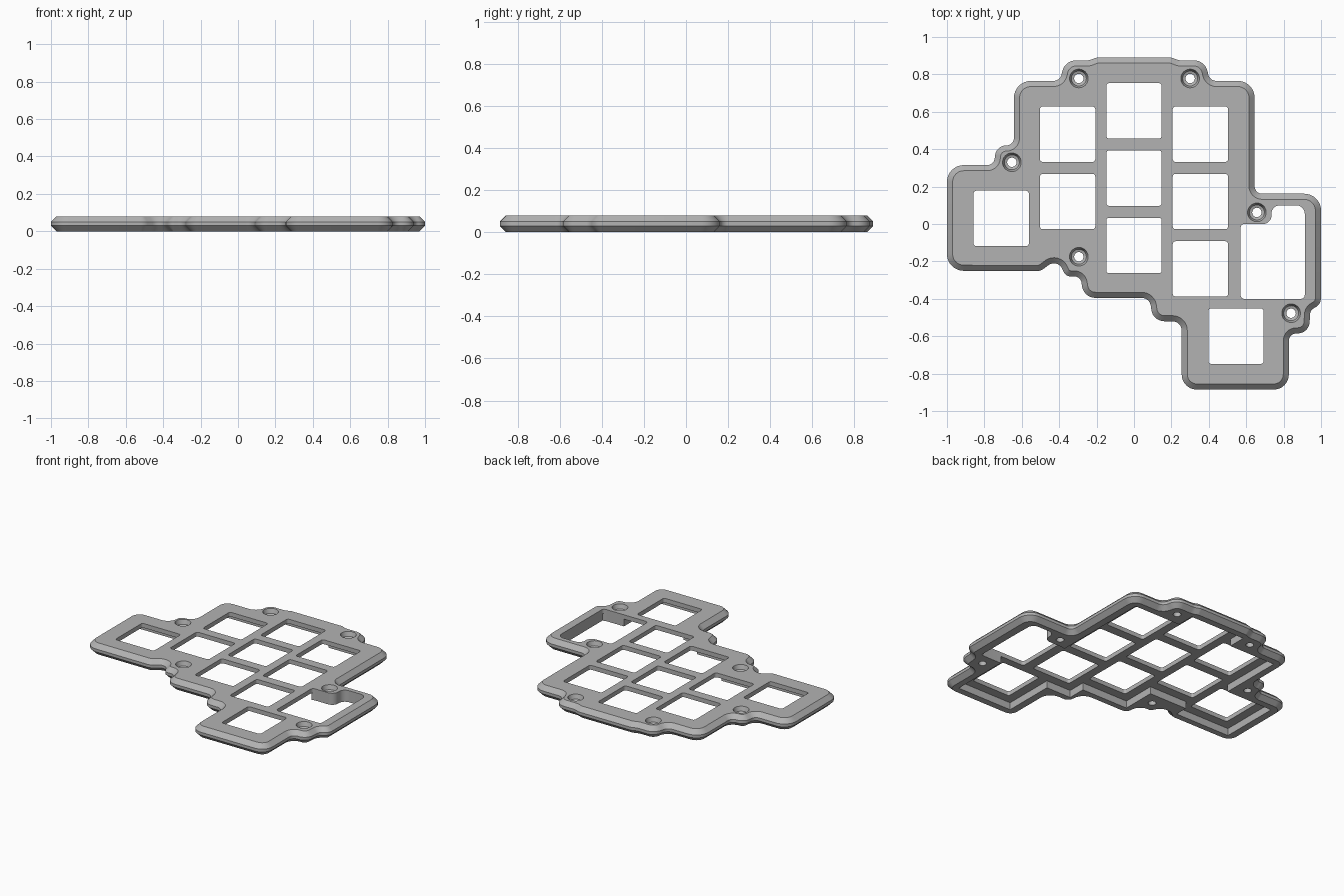
import bpy, bmesh, math
from mathutils import Vector

if "Cube" in bpy.data.objects:
    bpy.data.objects.remove(bpy.data.objects["Cube"])

H = 0.08          # total height
PLATE_Z = 0.05    # underside of the key plate
CHAMFER = 0.03

grey = bpy.data.materials.new("grey plastic")
grey.diffuse_color = (0.45, 0.45, 0.45, 1)
grey.use_nodes = True
grey.node_tree.nodes["Principled BSDF"].inputs["Base Color"].default_value = grey.diffuse_color


def rounded(corners, seg=8):
    """Turn (x, y, radius) corners into a filleted closed loop."""
    pts = []
    n = len(corners)
    for i, (x, y, r) in enumerate(corners):
        p = Vector((x, y))
        a = Vector(corners[i - 1][:2]) - p
        b = Vector(corners[(i + 1) % n][:2]) - p
        half = a.angle(b) / 2
        t = min(r / math.tan(half), 0.55 * min(a.length, b.length))
        if t < 1e-4:
            pts.append(p)
            continue
        r = t * math.tan(half)
        a.normalize()
        b.normalize()
        c = p + (a + b).normalized() * (r / math.sin(half))
        u, v = p + a * t - c, p + b * t - c
        turn = u.angle_signed(v)
        for k in range(seg + 1):
            w = -turn * k / seg
            pts.append(c + Vector((u.x * math.cos(w) - u.y * math.sin(w),
                                   u.x * math.sin(w) + u.y * math.cos(w))))
    return pts


def inset(pts, d):
    """Shift a clockwise loop inwards by d."""
    out = []
    for i, p in enumerate(pts):
        a = (p - pts[i - 1]).normalized()
        b = (pts[(i + 1) % len(pts)] - p).normalized()
        na, nb = Vector((a.y, -a.x)), Vector((b.y, -b.x))
        m = (na + nb).normalized()
        out.append(p + m * (d / max(m.dot(na), 0.5)))
    return out


def loft(name, rings):
    """Closed solid through (loop, z) rings."""
    bm = bmesh.new()
    rows = [[bm.verts.new((p.x, p.y, z)) for p in loop] for loop, z in rings]
    n = len(rows[0])
    for lo, hi in zip(rows, rows[1:]):
        for i in range(n):
            bm.faces.new((lo[i], lo[(i + 1) % n], hi[(i + 1) % n], hi[i]))
    bm.faces.new(rows[0])
    bm.faces.new(rows[-1])
    bmesh.ops.recalc_face_normals(bm, faces=bm.faces)
    mesh = bpy.data.meshes.new(name)
    bm.to_mesh(mesh)
    bm.free()
    mesh.materials.append(grey)
    ob = bpy.data.objects.new(name, mesh)
    bpy.context.collection.objects.link(ob)
    return ob


def rect(x0, x1, y0, y1, r):
    return rounded([(x0, y0, r), (x0, y1, r), (x1, y1, r), (x1, y0, r)], 4)


def circle(x, y, r, n=32):
    return [Vector((x + r * math.cos(2 * math.pi * i / n),
                    y + r * math.sin(2 * math.pi * i / n))) for i in range(n)]


# Outer case outline, clockwise
outline = rounded([
    (-1, -.25, .09), (-1, .315, .09), (-.75, .315, .04), (-.735, .42, .07),
    (-.642, .42, .04), (-.642, .765, .09), (-.395, .765, .045), (-.37, .875, .075),
    (-.24, .875, .05), (-.2, .89, .05), (.2, .89, .05), (.24, .875, .05),
    (.38, .875, .075), (.405, .765, .045), (.645, .765, .09), (.645, .162, .04),
    (1, .162, .09), (1, -.43, .06), (.943, -.46, .04), (.935, -.585, .07),
    (.828, -.585, .04), (.828, -.885, .08), (.255, -.885, .08), (.255, -.52, .05),
    (.1, -.52, .07), (.085, -.395, .05), (-.27, -.395, .08), (-.285, -.28, .04),
    (-.365, -.28, .04), (-.41, -.185, .05), (-.5, -.252, .06)])
case = loft("case_plate", [(inset(outline, CHAMFER), 0), (outline, CHAMFER),
                           (outline, H - CHAMFER), (inset(outline, CHAMFER), H)])

cutters = []

# Underside pockets; the corners left between them form the screw bosses
for x0, x1, y0, y1 in [(-.92, -.5, -.18, .24), (-.565, -.145, -.09, .69),
                       (-.21, .21, -.325, .815), (.145, .565, -.45, .69),
                       (.335, .755, -.81, -.39), (.5, .915, -.395, -.005)]:
    cutters.append(loft("pocket_cutter", [(rect(x0, x1, y0, y1, 0), -.1),
                                          (rect(x0, x1, y0, y1, 0), PLATE_Z)]))

# Square key openings
keys = [(-.71, .03), (.545, -.6)]
keys += [(-.355, y) for y in (.48, .12)]
keys += [(0, y) for y in (.605, .245, -.115)]
keys += [(.355, y) for y in (.48, .12, -.24)]
for x, y in keys:
    loop = rect(x - .148, x + .148, y - .148, y + .148, .015)
    cutters.append(loft("key_cutter", [(loop, -.1), (loop, .2)]))

# Large notched opening beside the boss
loop = rounded([(.57, -.4, .02), (.57, 0, .02), (.735, 0, .045), (.735, .1, .045),
                (.913, .1, .045), (.913, -.4, .02)])
cutters.append(loft("notched_cutter", [(loop, -.1), (loop, .2)]))

# Recessed screw holes
for x, y in [(-.295, .778), (.3, .778), (-.653, .33), (.657, .062),
             (-.295, -.175), (.84, -.477)]:
    cutters.append(loft("screw_cutter", [
        (circle(x, y, .025), -.1), (circle(x, y, .025), .045),
        (circle(x, y, .04), .05), (circle(x, y, .05), H), (circle(x, y, .05), .2)]))

for c in cutters:
    mod = case.modifiers.new("cut", 'BOOLEAN')
    mod.operation = 'DIFFERENCE'
    mod.solver = 'EXACT'
    mod.object = c

# Bake the cuts and remove the cutters
bpy.context.view_layer.update()
baked = bpy.data.meshes.new_from_object(
    case.evaluated_get(bpy.context.evaluated_depsgraph_get()))
case.modifiers.clear()
case.data = baked
for c in cutters:
    bpy.data.objects.remove(c)

bpy.context.view_layer.objects.active = case
case.select_set(True)
bpy.ops.object.shade_smooth_by_angle(angle=math.radians(30))
